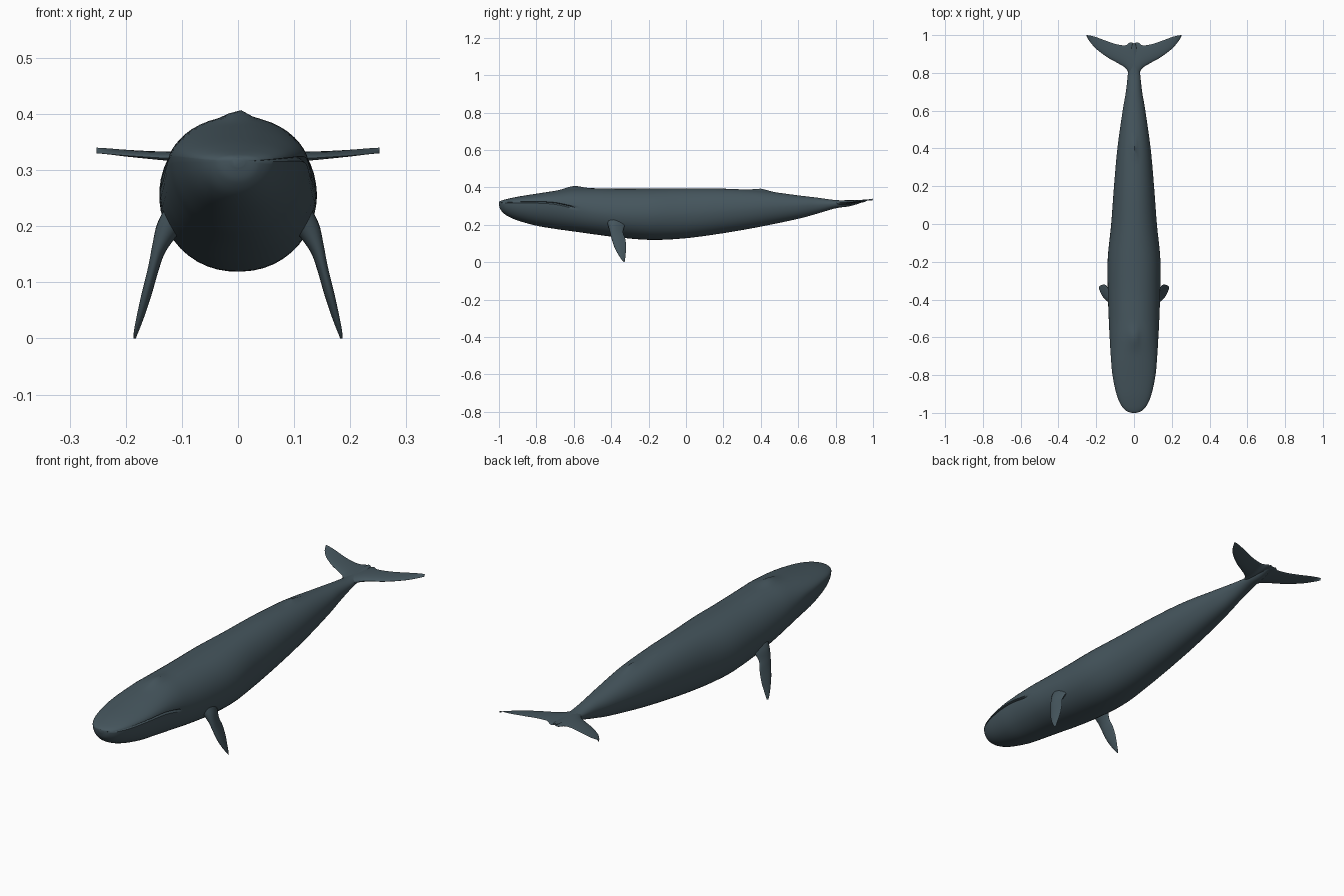
import bpy, bmesh, math
from mathutils import Vector

cube = bpy.data.objects.get("Cube")
if cube:
    bpy.data.objects.remove(cube)

slate = bpy.data.materials.new("slate blue grey")
slate.use_nodes = True
SLATE = (0.06, 0.092, 0.11, 1)
slate.diffuse_color = SLATE
slate.node_tree.nodes["Principled BSDF"].inputs["Base Color"].default_value = SLATE


def smooth_rows(rows, steps):
    """Catmull-Rom interpolation through a list of equal-length tuples."""
    out = []
    for i in range(len(rows) - 1):
        p0, p1 = rows[max(i - 1, 0)], rows[i]
        p2, p3 = rows[i + 1], rows[min(i + 2, len(rows) - 1)]
        for s in range(steps):
            t = s / steps
            out.append(tuple(
                0.5 * (2 * b + (c - a) * t + (2 * a - 5 * b + 4 * c - d) * t ** 2
                       + (3 * b - a - 3 * c + d) * t ** 3)
                for a, b, c, d in zip(p0, p1, p2, p3)))
    return out + [rows[-1]]


def loft(name, rings, mirror=False):
    """Skin closed rings of points into one smooth object."""
    bm = bmesh.new()
    loops = [[bm.verts.new(p) for p in ring] for ring in rings]
    for a, b in zip(loops, loops[1:]):
        for i in range(len(a)):
            j = (i + 1) % len(a)
            bm.faces.new((a[i], a[j], b[j], b[i]))
    bm.faces.new(loops[0])
    bm.faces.new(loops[-1])
    bmesh.ops.recalc_face_normals(bm, faces=bm.faces)
    mesh = bpy.data.meshes.new(name)
    bm.to_mesh(mesh)
    bm.free()
    mesh.materials.append(slate)
    obj = bpy.data.objects.new(name, mesh)
    bpy.context.collection.objects.link(obj)
    if mirror:
        obj.modifiers.new("Mirror", "MIRROR").use_mirror_merge = False
    bpy.ops.object.select_all(action="DESELECT")
    obj.select_set(True)
    bpy.context.view_layer.objects.active = obj
    bpy.ops.object.shade_smooth_by_angle(angle=math.radians(50))
    return obj


def bump(v, centre, width):
    return math.exp(-((v - centre) / width) ** 2)


# Body stations: y, half width, top z, bottom z, height of widest line
stations = [
    (-1.0, 0.012, 0.322, 0.306, 0.316), (-0.99, 0.04, 0.328, 0.278, 0.317),
    (-0.96, 0.068, 0.337, 0.25, 0.319), (-0.9, 0.093, 0.35, 0.223, 0.321),
    (-0.8, 0.114, 0.366, 0.195, 0.322), (-0.7, 0.123, 0.381, 0.178, 0.316),
    (-0.6, 0.129, 0.394, 0.164, 0.294), (-0.5, 0.134, 0.395, 0.15, 0.272),
    (-0.35, 0.139, 0.393, 0.131, 0.258), (-0.18, 0.139, 0.394, 0.119, 0.255),
    (0.0, 0.121, 0.395, 0.128, 0.26), (0.2, 0.106, 0.393, 0.155, 0.275),
    (0.4, 0.088, 0.382, 0.19, 0.29), (0.6, 0.06, 0.357, 0.232, 0.302),
    (0.7, 0.043, 0.345, 0.259, 0.307), (0.8, 0.032, 0.332, 0.288, 0.313),
    (0.88, 0.025, 0.331, 0.3, 0.32), (0.955, 0.008, 0.333, 0.324, 0.329),
]
# Extra rows beside the widest line carry the mouth groove
degrees = sorted(set(range(0, 360, 8)) | {3, 177, 183, 357})


def body_ring(y, w, top, bottom, mid):
    mouth = min(1, max(0, (-0.57 - y) / 0.06)) * min(1, w / 0.05)
    ring = []
    for deg in degrees:
        a = math.radians(deg)
        c, s = math.cos(a), math.sin(a)
        x = w * math.copysign(abs(c) ** 0.93, c)
        z = mid + s * ((top - mid) if s > 0 else (mid - bottom))
        if deg in (0, 180):
            x *= 1 - 0.07 * mouth
        if s > 0:
            # Blowhole ridge and small dorsal fin
            z += 0.014 * bump(y, -0.6, 0.055) * bump(x, 0, 0.02)
            z += 0.012 * bump(y, 0.4, 0.045) * bump(x, 0, 0.012)
        ring.append((x, y, z))
    return ring


loft("body", [body_ring(*r) for r in smooth_rows(stations, 7)])


def blade_ring(front, back, thick, sides=20):
    """Rounded leading edge, thin trailing edge, between two edge points."""
    front, back, thick = Vector(front), Vector(back), Vector(thick)
    ring = []
    for i in range(sides):
        a = 2 * math.pi * i / sides
        t = (1 - math.cos(a)) / 2
        ring.append(front.lerp(back, t) + thick * math.sin(a) * (1.2 - 0.75 * t))
    return ring


# Flukes: x, leading y, trailing y, half thickness, height
fluke = [
    (0.0, 0.76, 0.955, 0.014, 0.317), (0.02, 0.785, 0.962, 0.014, 0.318),
    (0.045, 0.825, 0.946, 0.011, 0.321), (0.09, 0.854, 0.951, 0.009, 0.323),
    (0.14, 0.882, 0.967, 0.007, 0.325), (0.2, 0.927, 0.989, 0.004, 0.329),
    (0.235, 0.967, 0.998, 0.002, 0.332), (0.252, 0.995, 1.0, 0.001, 0.333),
]
loft("tail_flukes", [
    blade_ring((x, lead, z - 0.003), (x, trail, z + 0.007), (0, 0, h))
    for x, lead, trail, h, z in smooth_rows(fluke, 5)], mirror=True)

# Flippers: x, z, leading y, trailing y, half thickness
flipper = [
    (0.095, 0.235, -0.43, -0.31, 0.032), (0.122, 0.198, -0.417, -0.327, 0.024),
    (0.14, 0.16, -0.407, -0.336, 0.014), (0.15, 0.125, -0.398, -0.325, 0.0105),
    (0.162, 0.08, -0.383, -0.32, 0.0095), (0.173, 0.04, -0.362, -0.323, 0.007),
    (0.181, 0.012, -0.343, -0.326, 0.004), (0.184, 0.0, -0.333, -0.328, 0.001),
]
loft("flippers", [
    blade_ring((x + 0.002, lead, z), (x - 0.002, trail, z), (h, 0, h * 0.3))
    for x, z, lead, trail, h in smooth_rows(flipper, 5)], mirror=True)
